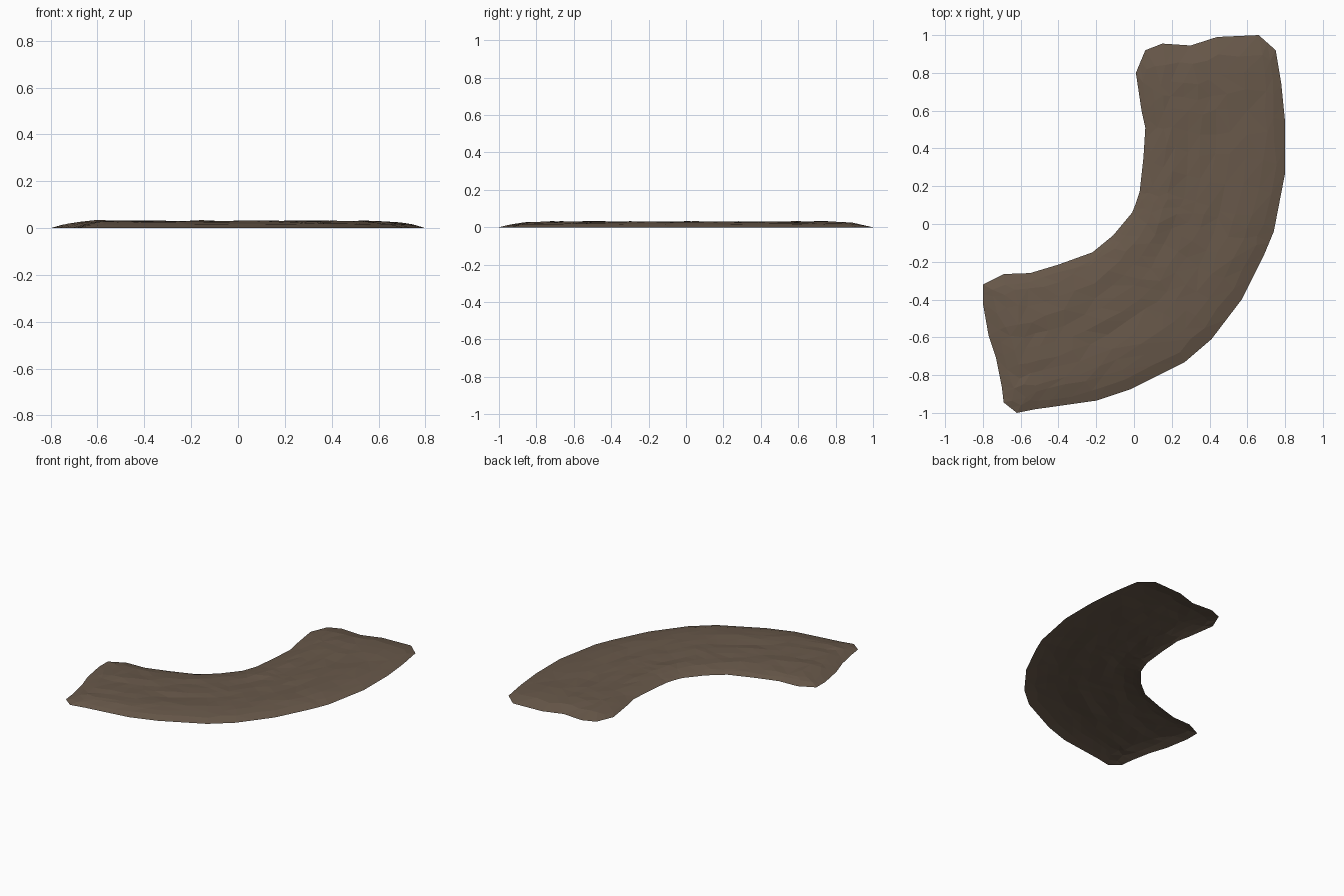
import bpy, bmesh, math, random
from mathutils import Vector

if "Cube" in bpy.data.objects:
    bpy.data.objects.remove(bpy.data.objects["Cube"])

random.seed(7)

# Outline of the bend: two long edges (far end -> left end) and two ragged ends
INNER = [(.01, .80), (.04, .60), (.06, .51), (.05, .35), (.03, .17), (.01, .11), (-.01, .06),
         (-.06, 0), (-.11, -.06), (-.22, -.15), (-.40, -.215), (-.55, -.26), (-.69, -.265), (-.80, -.32)]
OUTER = [(.75, .92), (.78, .74), (.80, .54), (.80, .27), (.74, -.04), (.69, -.16), (.57, -.40),
         (.41, -.61), (.27, -.73), (-.02, -.875), (-.20, -.935), (-.41, -.965), (-.52, -.98), (-.62, -1)]
FAR_END = [(.01, .80), (.06, .92), (.15, .955), (.30, .945), (.44, .99), (.66, 1), (.75, .92)]
LEFT_END = [(-.80, -.32), (-.80, -.42), (-.77, -.59), (-.73, -.71), (-.70, -.86), (-.69, -.945), (-.62, -1)]


def refine(points):
    """Polyline with one extra point in the middle of each segment."""
    p = [Vector(q) for q in points]
    out = [p[0]]
    for a, b in zip(p, p[1:]):
        out += [(a + b) / 2, b]
    return out


inner, outer, far, left = map(refine, (INNER, OUTER, FAR_END, LEFT_END))
rim = [far, left, inner, outer]
NU, NV = len(inner) - 1, len(far) - 1


def rim_distance(p):
    best = 9
    for line in rim:
        for a, b in zip(line, line[1:]):
            t = max(0, min(1, (p - a).dot(b - a) / (b - a).length_squared))
            best = min(best, (p - a.lerp(b, t)).length)
    return best


# Dirt sheet: the four edges blended into a grid, low dome with lengthwise ruts
bm = bmesh.new()
grid = []
for i in range(NU + 1):
    u, row = i / NU, []
    for j in range(NV + 1):
        v = j / NV
        p = inner[i].lerp(outer[i], v) + far[j].lerp(left[j], u)
        p -= far[0].lerp(far[-1], v).lerp(left[0].lerp(left[-1], v), u)
        z = 0
        if 0 < i < NU and 0 < j < NV:
            p += Vector((random.uniform(-.012, .012), random.uniform(-.012, .012)))
            d = min(1, rim_distance(p) / .17)
            rut = .0025 * math.sin(j * 2.3 + 1.5 * math.sin(i * .5))
            z = .029 * (1 - (1 - d) ** 2) + d * (rut + random.uniform(-.003, .003))
        row.append(bm.verts.new((p.x, p.y, z)))
    grid.append(row)
for i in range(NU):
    for j in range(NV):
        bm.faces.new((grid[i][j], grid[i + 1][j], grid[i + 1][j + 1], grid[i][j + 1]))
bmesh.ops.triangulate(bm, faces=bm.faces[:])
bm.normal_update()
if sum(f.normal.z for f in bm.faces) < 0:
    bmesh.ops.reverse_faces(bm, faces=bm.faces[:])

mesh = bpy.data.meshes.new("dirt_path_bend")
bm.to_mesh(mesh)
bm.free()
path = bpy.data.objects.new("dirt_path_bend", mesh)
bpy.context.collection.objects.link(path)

earth = bpy.data.materials.new("brown earth")
earth.diffuse_color = (.138, .098, .068, 1)
earth.use_nodes = True
earth.node_tree.nodes["Principled BSDF"].inputs["Base Color"].default_value = earth.diffuse_color
mesh.materials.append(earth)
